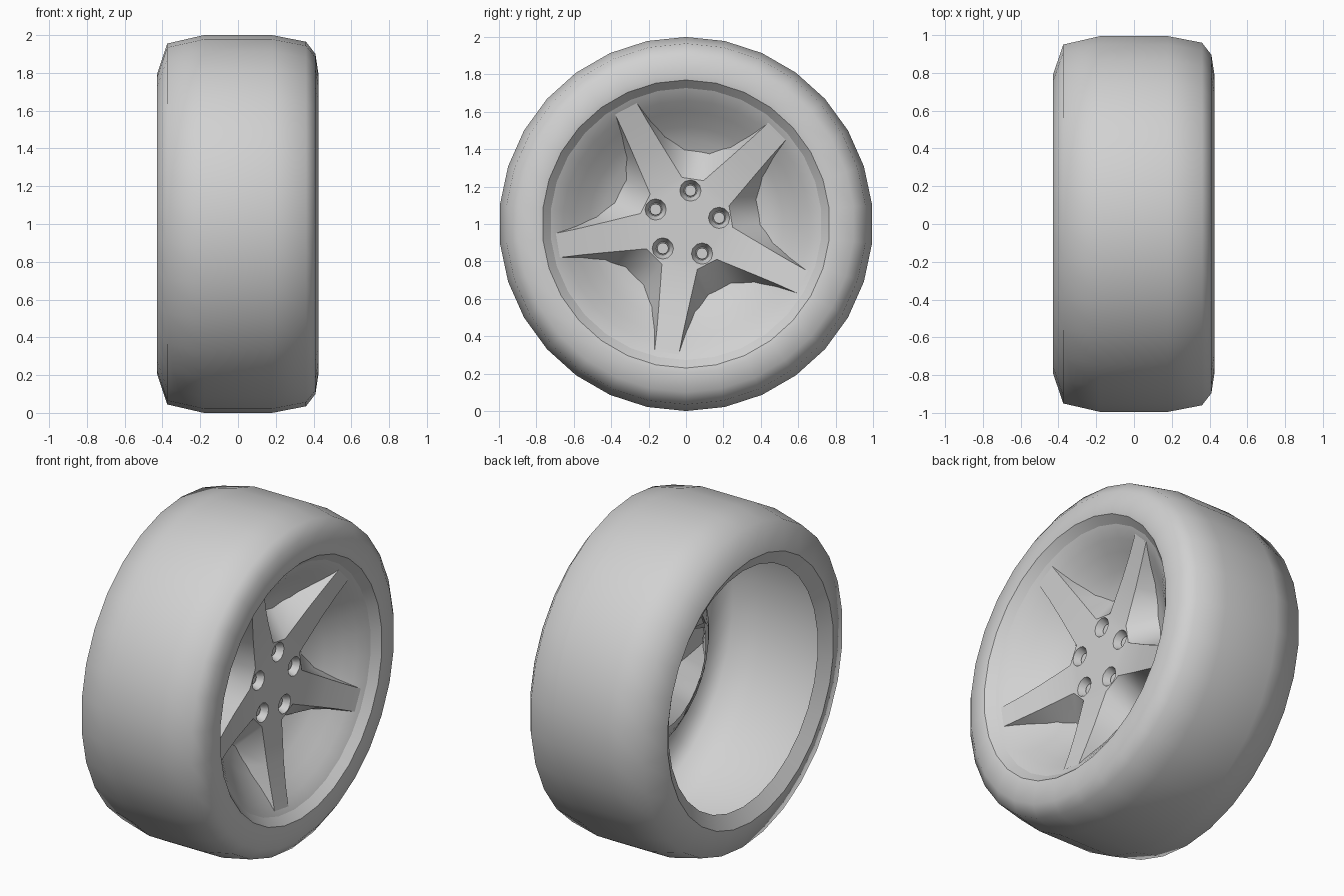
import bpy, bmesh, math
from math import cos, sin, radians

if "Cube" in bpy.data.objects:
    bpy.data.objects.remove(bpy.data.objects["Cube"])

GREY = (0.64, 0.64, 0.64, 1)
grey = bpy.data.materials.new("plain_grey")
grey.use_nodes = True
grey.diffuse_color = GREY
grey.node_tree.nodes["Principled BSDF"].inputs["Base Color"].default_value = GREY

SEGMENTS = 30
SPOKES = 5
FIRST_SPOKE = 45.5
STEP = 360 / SPOKES


def point(x, r, degrees):
    """Point on the wheel: x along the axle, r and angle around it."""
    a = radians(degrees)
    return (x, r * cos(a), 1 + r * sin(a))


def finish(name, bm, sharp_angle=180):
    mesh = bpy.data.meshes.new(name)
    bm.to_mesh(mesh)
    bm.free()
    mesh.materials.append(grey)
    obj = bpy.data.objects.new(name, mesh)
    bpy.context.collection.objects.link(obj)
    bpy.ops.object.select_all(action='DESELECT')
    obj.select_set(True)
    bpy.context.view_layer.objects.active = obj
    bpy.ops.object.shade_smooth_by_angle(angle=radians(sharp_angle))


def lathe(name, profile):
    """Spin an (x, radius) profile around the axle; faces look left of its path."""
    bm = bmesh.new()
    rings = [[bm.verts.new(point(x, r, 90 + 360 * i / SEGMENTS)) for i in range(SEGMENTS)]
             for x, r in profile]
    for a, b in zip(rings, rings[1:]):
        for i in range(SEGMENTS):
            j = (i + 1) % SEGMENTS
            bm.faces.new((a[i], b[i], b[j], a[j]))
    finish(name, bm)


def interpolate(r, table):
    """Height of a (radius, x) table at radius r."""
    if r <= table[0][0]:
        return table[0][1]
    for (r0, x0), (r1, x1) in zip(table, table[1:]):
        if r <= r1:
            return x0 + (x1 - x0) * (r - r0) / (r1 - r0)
    return table[-1][1]


# Hollow tyre shell, lips and the dish behind the spokes
lathe("tyre", [(-0.43, 0.79), (-0.375, 0.955), (-0.18, 1), (0.18, 1),
               (0.36, 0.965), (0.41, 0.9), (0.425, 0.8), (0.42, 0.77)])
lathe("front_lip", [(0.42, 0.77), (0.375, 0.727)])
lathe("rear_lip", [(-0.38, 0.71), (-0.43, 0.79)])
DISH = [(0.38, 0.135), (0.45, 0.165), (0.52, 0.21), (0.6, 0.28), (0.66, 0.33),
        (0.7, 0.36), (0.727, 0.375)]
lathe("dish", [(x, r) for r, x in reversed(DISH)])

# Outline of half a spoke: front radius, front angle, base radius, base angle
FACE = [(0.26, 0.25), (0.45, 0.295), (0.58, 0.328), (0.7, 0.362)]
HALF_SPOKE = [(0.25, 22.5, 0.4, 26), (0.45, 10.2, 0.48, 14),
              (0.58, 7, 0.585, 8.5), (0.698, 5.4, 0.698, 5.4)]
front, base = [], []
for k in range(SPOKES):
    middle = FIRST_SPOKE + k * STEP
    sides = [(-1, p) for p in HALF_SPOKE] + [(1, p) for p in reversed(HALF_SPOKE)]
    for side, (r, a, rb, ab) in sides:
        front.append(point(interpolate(r, FACE), r, middle + side * a))
        base.append(point(interpolate(rb, DISH) - 0.004, rb, middle + side * ab))
count = len(front)

# Sloping walls of the star, open at the spoke tips
bm = bmesh.new()
upper = [bm.verts.new(p) for p in front]
lower = [bm.verts.new(p) for p in base]
for i in range(count):
    if i % (2 * len(HALF_SPOKE)) != len(HALF_SPOKE) - 1:
        j = (i + 1) % count
        bm.faces.new((upper[j], upper[i], lower[i], lower[j]))
finish("spoke_walls", bm)

# Tapered bolt holes between the spokes
bm = bmesh.new()
HOLE_SIDES = 12
HOLE = [(0.25, 0.057), (0.2, 0.036), (0.2, 0.032), (0.215, 0.03)]
hole_edges = []
for k in range(SPOKES):
    cx, cy, cz = point(0, 0.18, FIRST_SPOKE + 37 + k * STEP)
    rings = []
    for x, r in HOLE:
        rings.append([bm.verts.new((x, cy + r * cos(math.tau * i / HOLE_SIDES),
                                    cz + r * sin(math.tau * i / HOLE_SIDES)))
                      for i in range(HOLE_SIDES)])
    for a, b in zip(rings, rings[1:]):
        for i in range(HOLE_SIDES):
            j = (i + 1) % HOLE_SIDES
            bm.faces.new((a[i], a[j], b[j], b[i]))
    bm.faces.new(rings[-1])
    top = rings[0]
    hole_edges += [bm.edges.get((top[i], top[i - 1])) for i in range(HOLE_SIDES)]

# Star front face, filled around the holes
star = [bm.verts.new(p) for p in front]
outline = [bm.edges.new((star[i - 1], star[i])) for i in range(count)]
filled = bmesh.ops.triangle_fill(bm, use_beauty=True, edges=outline + hole_edges, normal=(1, 0, 0))
for face in [f for f in filled["geom"] if isinstance(f, bmesh.types.BMFace)]:
    face.normal_update()
    if face.normal.x < 0:
        face.normal_flip()
finish("spoke_star", bm, 35)
